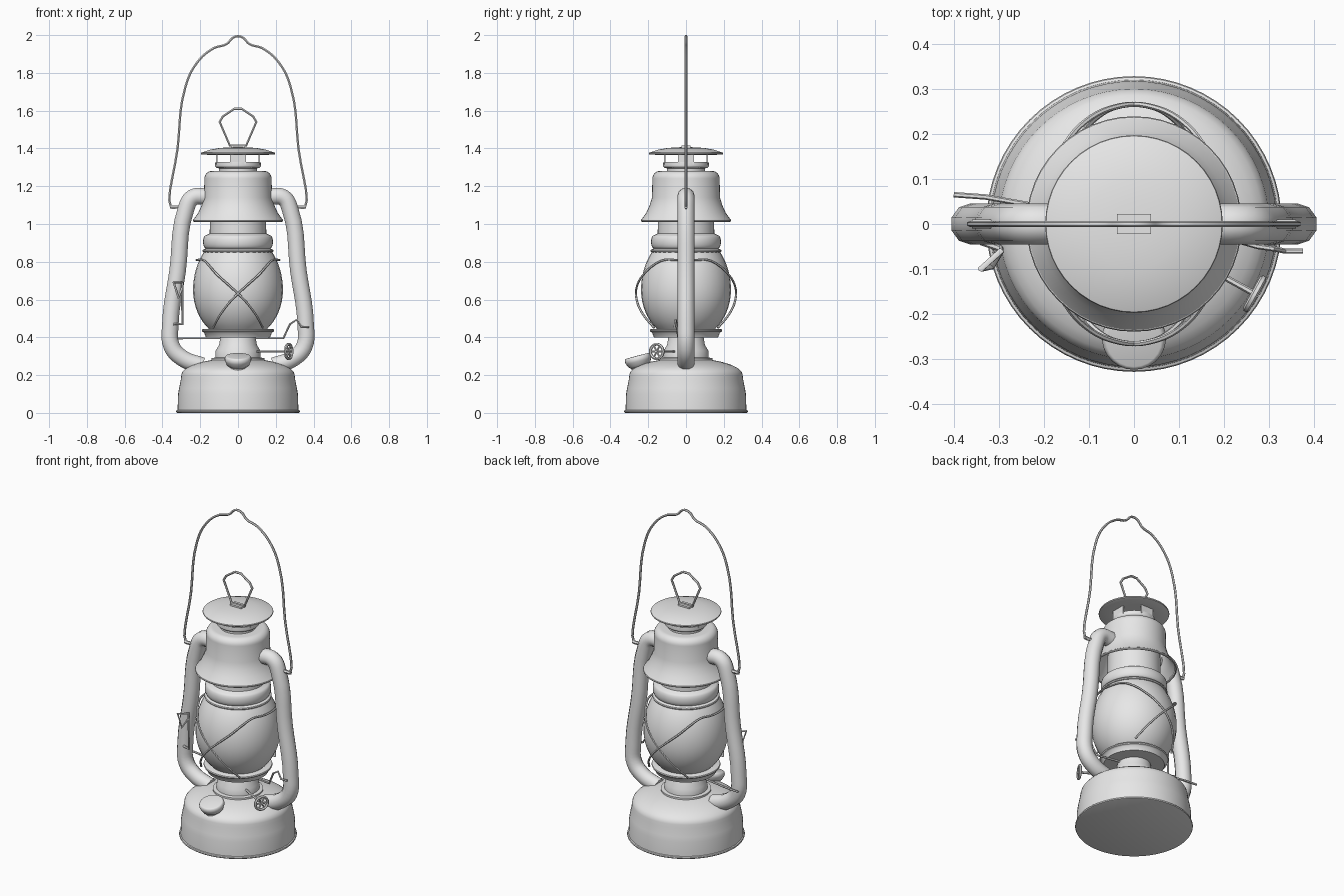
import bpy, bmesh, math
from mathutils import Vector, Matrix

cube = bpy.data.objects.get("Cube")
if cube:
    bpy.data.objects.remove(cube, do_unlink=True)

metal = bpy.data.materials.new("light_grey")
metal.use_nodes = True
metal.diffuse_color = (.8, .8, .8, 1)
metal.node_tree.nodes["Principled BSDF"].inputs["Base Color"].default_value = metal.diffuse_color


def add_object(name, data):
    """Link new data as the only selected, active object."""
    ob = bpy.data.objects.new(name, data)
    bpy.context.collection.objects.link(ob)
    bpy.ops.object.select_all(action='DESELECT')
    ob.select_set(True)
    bpy.context.view_layer.objects.active = ob
    data.materials.append(metal)


def shade(degrees=40):
    bpy.ops.object.shade_smooth_by_angle(angle=math.radians(degrees))


def from_bmesh(name, bm):
    bmesh.ops.recalc_face_normals(bm, faces=bm.faces)
    mesh = bpy.data.meshes.new(name)
    bm.to_mesh(mesh)
    bm.free()
    add_object(name, mesh)
    shade()


def lathe(name, profile, steps=48, matrix=Matrix()):
    """Spin a (radius, height) profile around z."""
    bm = bmesh.new()
    verts = [bm.verts.new((r, 0, z)) for r, z in profile]
    edges = [bm.edges.new(pair) for pair in zip(verts, verts[1:])]
    bmesh.ops.spin(bm, geom=verts + edges, cent=(0, 0, 0), axis=(0, 0, 1),
                   angle=math.tau, steps=steps)
    bmesh.ops.remove_doubles(bm, verts=bm.verts, dist=.0001)
    bm.transform(matrix)
    from_bmesh(name, bm)


def box(name, size, matrix):
    bm = bmesh.new()
    bmesh.ops.create_cube(bm, size=1, matrix=matrix @ Matrix.Diagonal((*size, 1)))
    from_bmesh(name, bm)


def rod(name, points, radius=.007, cyclic=False, handles='AUTO'):
    """Sweep a round section along a path."""
    curve = bpy.data.curves.new(name, 'CURVE')
    curve.dimensions = '3D'
    curve.bevel_depth = radius
    curve.bevel_resolution = 3 if radius > .02 else 1
    curve.resolution_u = 5
    curve.use_fill_caps = True
    spline = curve.splines.new('BEZIER')
    spline.bezier_points.add(len(points) - 1)
    for knot, place in zip(spline.bezier_points, points):
        knot.co = place
        knot.handle_left_type = knot.handle_right_type = handles
    spline.use_cyclic_u = cyclic
    add_object(name, curve)
    bpy.ops.object.convert(target='MESH')
    shade(50)


def arc(r, z, width, height, start, end, steps=8):
    """Elliptical profile arc; start and end are counted in quarter turns."""
    angles = [math.pi / 2 * (start + (end - start) * i / steps) for i in range(steps + 1)]
    return [(r + width * math.cos(a), z + height * math.sin(a)) for a in angles]


def bead(r, z, size=.008):
    """Rolled edge that bulges outward."""
    return arc(r, z, size, size, -1, 1, 4)


def upright(half, side=1):
    """Place an (x, z) path in the middle plane, on either side."""
    return [Vector((side * x, 0, z)) for x, z in half]


def both_sides(half):
    return upright(half, -1) + upright(reversed(half))


# Fuel tank with domed top
lathe("fuel_tank", [(0, .002)] + bead(.32, .008)
      + [(.317, .1), (.312, .13), (.302, .18)] + arc(0, .2, .3, .09, 0, 1, 10), 64)

# Burner, globe plate and glass globe
lathe("burner", [(.14, .27), (.14, .29), (.12, .293), (.118, .33), (.1, .36), (.09, .42)])
lathe("globe_plate", [(0, .4), (.17, .4), (.18, .425)] + bead(.184, .436) + [(0, .445)])
lathe("glass_globe", arc(0, .65, .238, .27, -.57, 0) + arc(0, .65, .238, .31, 0, .46), 32)

# Collar above the globe, running up into the hood
lathe("globe_collar", [(.15, .85)] + bead(.18, .858) + arc(.17, .905, .015, .035, -1, 1)
      + [(.15, .95), (.145, 1.2)])

# Chimney hood with flared skirt and lining
flare = [(.235, 1.025), (.21, 1.06), (.192, 1.1), (.18, 1.14)]
lathe("chimney_hood", bead(.232, 1.018, .007) + flare
      + arc(.14, 1.24, .038, .04, 0, 1) + [(.09, 1.28)])
lathe("hood_lining", [(r - .007, z) for r, z in flare] + [(.17, 1.25), (.14, 1.27)])

# Vent neck, posts and cap
lathe("vent_neck", [(.1, 1.27)] + arc(.1, 1.31, .022, .015, -1, 0)
      + [(.12, 1.328), (.11, 1.328), (.1, 1.3)])
for quarter in range(4):
    turn = Matrix.Rotation(quarter * math.pi / 2, 4, 'Z')
    box("vent_post", (.085, .008, .06), turn @ Matrix.Translation((0, -.112, 1.345)))
lathe("vent_cap", [(0, 1.37), (.12, 1.366)] + bead(.191, 1.373, .006)
      + [(.15, 1.393), (.1, 1.402), (.05, 1.406), (0, 1.407)])

# Ring clipped to the cap
box("ring_clip", (.075, .045, .014), Matrix.Translation((0, 0, 1.409)))
rod("lift_ring", both_sides([(.043, 1.415), (.097, 1.54), (.08, 1.57), (.02, 1.61)]),
    cyclic=True, handles='VECTOR')

# Carrying bail
rod("carrying_bail", both_sides([(.33, 1.085), (.355, 1.09), (.32, 1.4), (.28, 1.72),
                                 (.22, 1.85), (.13, 1.93), (.06, 1.953), (.02, 1.99)]))

# Side air tubes, bail ears and guard wires
tube = [(.165, 1.145), (.24, 1.14), (.275, 1.08), (.32, .75), (.358, .47),
        (.35, .35), (.29, .287), (.19, .25)]
for side, label in ((1, "left"), (-1, "right")):
    rod(label + "_air_tube", upright(tube, side), .046)
    rod(label + "_bail_ear", upright([(.3, 1.09), (.36, 1.09)], side), .01)
    # Each wire crosses the front, loops over one side and crosses the back
    wire = []
    for step in range(-8, 9):
        a = math.radians(step * 16)
        rise = math.cos(a) * (.22 if math.cos(a) > 0 else .3)
        rise = min(rise, .175)
        reach = .265 - 1.5 * rise * rise
        wire.append((side * reach * math.cos(a), reach * math.sin(a), .635 + rise))
    rod(label + "_guard_wire", wire, .006)

# Globe lifting crossbar and lever
rod("lift_crossbar", [(-.4, .065, .395), (-.33, .06, .395), (.24, -.04, .395),
                      (.275, -.05, .47), (.31, -.055, .493), (.335, -.06, .455),
                      (.375, -.06, .455)], .006, handles='VECTOR')
rod("lift_lever", [(-.34, -.04, .47), (-.295, -.055, .47), (-.295, -.06, .69),
                   (-.34, -.1, .69), (-.315, -.095, .61), (-.295, -.06, .66)],
    handles='VECTOR')

# Wick knob: a spoked wheel on a slanted shaft
hub = Vector((.268, -.155, .325))
axis = Vector((.87, -.48, 0)).normalized()
across = axis.cross((0, 0, 1))
rod("wick_shaft", [hub - axis * .23, hub + axis * .01])
rim = [hub + .038 * (across * c + Vector((0, 0, s))) for c, s in arc(0, 0, 1, 1, 0, 4, 12)[:-1]]
rod("wick_knob_rim", rim, .008, cyclic=True)
for start, end in list(zip(rim, rim[6:]))[::2]:
    rod("wick_knob_spoke", [start, end], .005)

# Filler cap, tilted forward
tilt = Matrix.Translation((0, -.25, .27)) @ Matrix.Rotation(math.radians(15), 4, 'X')
lathe("filler_cap", [(0, -.06), (.045, -.06), (.048, -.025), (.06, -.015)]
      + arc(.06, .015, .011, .018, -.5, 1) + [(0, .034)], 24, tilt)
